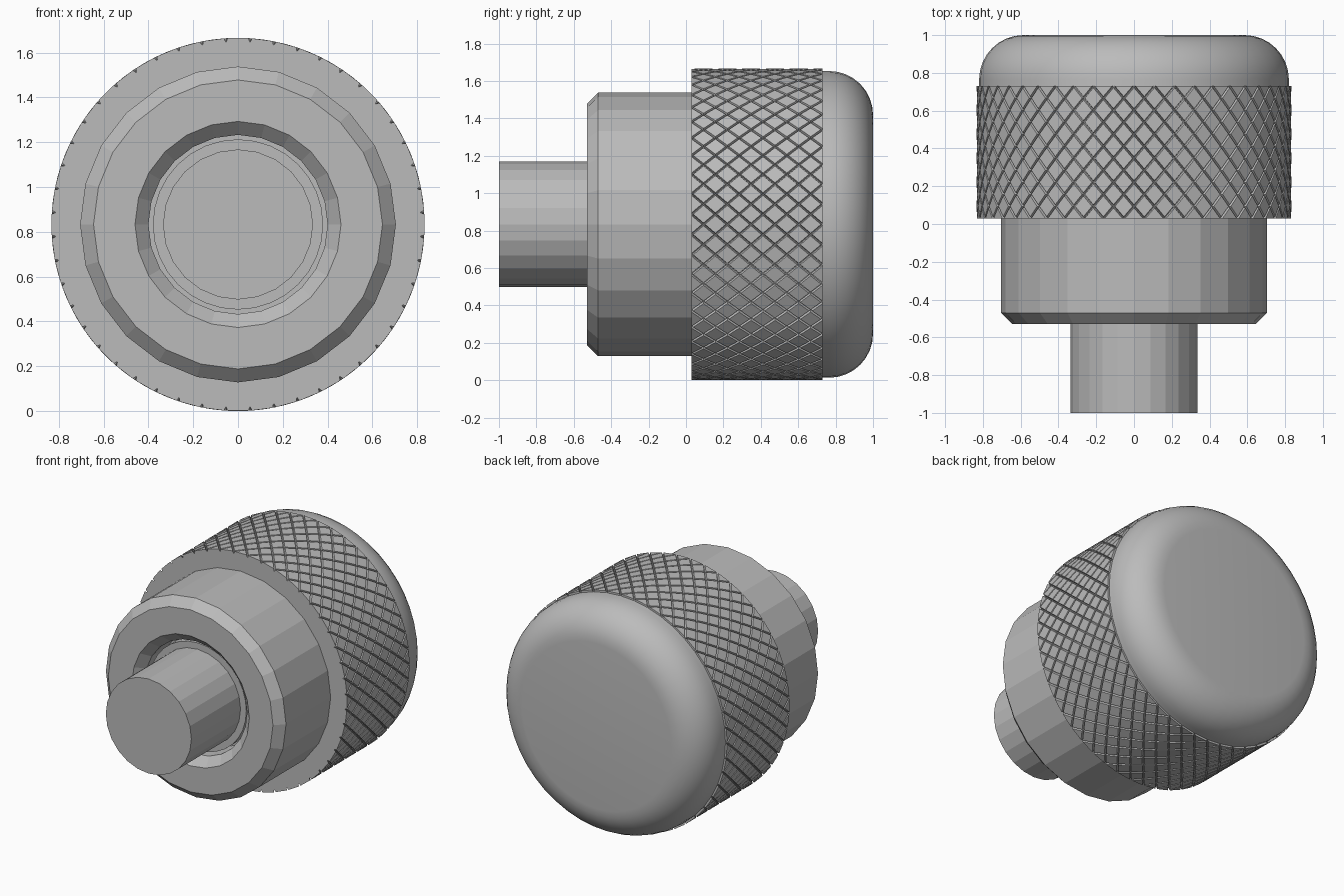
import bpy, bmesh, math
from math import sin, cos, pi

cube = bpy.data.objects.get("Cube")
if cube:
    bpy.data.objects.remove(cube, do_unlink=True)

GREY = (0.5, 0.5, 0.5, 1)
mat = bpy.data.materials.new("plain_grey")
mat.use_nodes = True
mat.diffuse_color = GREY
mat.node_tree.nodes["Principled BSDF"].inputs["Base Color"].default_value = GREY

R = 0.833          # outer radius of the grip, also the height of the axis


def polar(r, a, y):
    return (r * sin(a), y, R - r * cos(a))


def finish(name, bm, smooth=False):
    bmesh.ops.remove_doubles(bm, verts=bm.verts, dist=1e-5)
    bmesh.ops.recalc_face_normals(bm, faces=bm.faces)
    mesh = bpy.data.meshes.new(name)
    bm.to_mesh(mesh)
    bm.free()
    ob = bpy.data.objects.new(name, mesh)
    mesh.materials.append(mat)
    bpy.context.collection.objects.link(ob)
    if smooth:
        bpy.ops.object.select_all(action='DESELECT')
        bpy.context.view_layer.objects.active = ob
        ob.select_set(True)
        bpy.ops.object.shade_smooth_by_angle(angle=math.radians(30))
    return ob


def lathe(name, profile, sides, smooth=False):
    """Turn a (radius, y) profile round the y axis; end rings are capped."""
    bm = bmesh.new()
    rings = [[bm.verts.new(polar(r, 2 * pi * i / sides, y)) for i in range(sides)]
             for r, y in profile]
    for a, b in zip(rings, rings[1:]):
        for i in range(sides):
            k = (i + 1) % sides
            bm.faces.new((a[i], a[k], b[k], b[i]))
    bm.faces.new(rings[0])
    bm.faces.new(rings[-1])
    return finish(name, bm, smooth)


# Plunger pin and its flange inside the bore
lathe("plunger_pin", [(0.335, -1), (0.335, -0.4)], 24)
lathe("pin_flange", [(0.38, -0.45), (0.38, -0.3)], 32)

# Collar with chamfered rim and a countersunk bore
lathe("collar", [(0.4, -0.3), (0.4, -0.47), (0.46, -0.53), (0.645, -0.53),
                 (0.705, -0.47), (0.705, 0.1)], 24)

# Grip core with rounded back cap
BEND = 0.235
arc = [(0.585 + BEND * cos(t * pi / 16), 0.765 + BEND * sin(t * pi / 16))
       for t in range(9)]
lathe("grip_body", [(0.819, 0.03)] + arc, 48, smooth=True)

# Diamond knurling: staggered raised pads, halved at both ends
Y0, Y1, COLS, HALVES = 0.03, 0.73, 48, 11
step = (Y1 - Y0) / HALVES
half = pi / COLS
bm = bmesh.new()
for j in range(HALVES + 1):
    for i in range(COLS):
        a = (2 * i + j % 2) * half
        y = Y0 + j * step
        loops = []
        for r, k in ((0.817, 0.97), (R, 0.86)):
            corners = [(-half * k, 0), (0, -step * k), (half * k, 0), (0, step * k)]
            if j == 0:
                corners.pop(1)
            elif j == HALVES:
                corners.pop(3)
            loops.append([bm.verts.new(polar(r, a + da, y + dy)) for da, dy in corners])
        low, top = loops
        bm.faces.new(top)
        n = len(top)
        for c in range(n):
            d = (c + 1) % n
            bm.faces.new((low[c], low[d], top[d], top[c]))
bm.normal_update()
finish("knurled_grip", bm)
